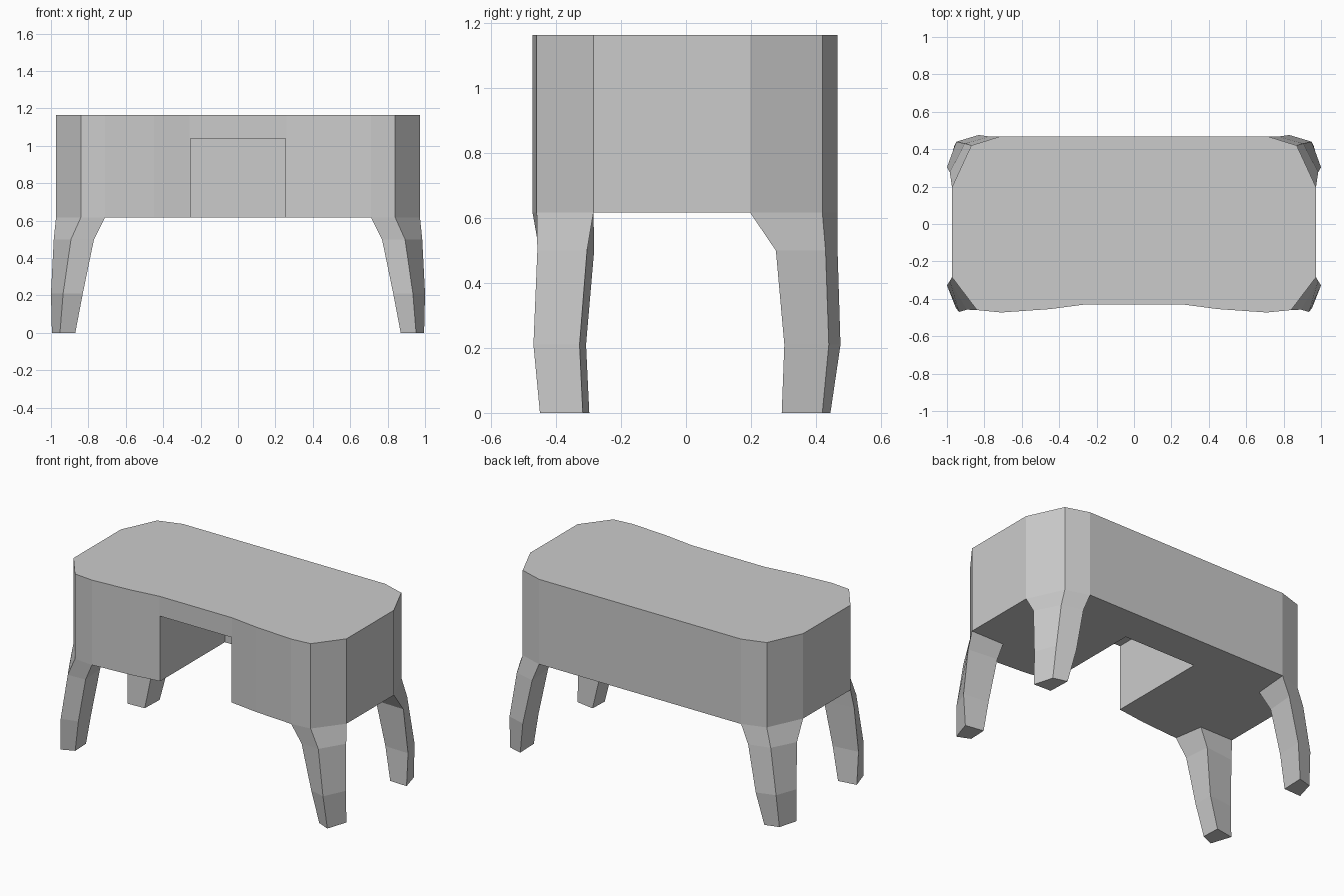
import bpy, bmesh

if "Cube" in bpy.data.objects:
    bpy.data.objects.remove(bpy.data.objects["Cube"])

BOTTOM, TOP = 0.618, 1.165


def loft(name, rings, heights, cap_top=True):
    """Skin a stack of (x, y) rings at the given heights, closed at the ends."""
    bm = bmesh.new()
    levels = [[bm.verts.new((x, y, z)) for x, y in ring]
              for ring, z in zip(rings, heights)]
    n = len(levels[0])
    for a, b in zip(levels, levels[1:]):
        for i in range(n):
            j = (i + 1) % n
            bm.faces.new((a[i], a[j], b[j], b[i]))
    bm.faces.new(levels[0])
    if cap_top:
        bm.faces.new(levels[-1])
    bmesh.ops.recalc_face_normals(bm, faces=bm.faces)
    mesh = bpy.data.meshes.new(name)
    bm.to_mesh(mesh)
    bm.free()
    obj = bpy.data.objects.new(name, mesh)
    bpy.context.collection.objects.link(obj)
    return obj


# Desk body: right half of the outline, mirrored into a full prism
half = [(0.26, -0.43), (0.45, -0.455), (0.71, -0.473), (0.84, -0.46),
        (0.973, -0.285), (0.973, 0.197), (0.87, 0.42), (0.72, 0.467)]
outline = half + [(-x, y) for x, y in reversed(half)]
body = loft("desk_body", [outline, outline], [BOTTOM, TOP])

# Kneehole: box cut out of the front
w, front, back = 0.255, -0.6, 0.23
box = [(-w, front), (w, front), (w, back), (-w, back)]
cutter = loft("kneehole_cutter", [box, box], [0.4, 1.038])
cut = body.modifiers.new("kneehole", 'BOOLEAN')
cut.operation = 'DIFFERENCE'
cut.solver = 'EXACT'
cut.object = cutter
bpy.context.view_layer.objects.active = body
body.select_set(True)
bpy.ops.object.modifier_apply(modifier=cut.name)
bpy.data.objects.remove(cutter)

# Curved legs: four-sided sections from foot to body, mirrored left
levels = [0, 0.21, 0.5, BOTTOM]
front_rings = [
    [(0.87, -0.415), (0.952, -0.45), (0.995, -0.318), (0.875, -0.298)],
    [(0.83, -0.44), (0.935, -0.47), (1.0, -0.328), (0.83, -0.308)],
    [(0.77, -0.452), (0.893, -0.458), (0.985, -0.305), (0.785, -0.283)],
    [(0.71, -0.473), (0.84, -0.46), (0.973, -0.285), (0.74, -0.285)],
]
back_rings = [
    [(0.995, 0.295), (0.96, 0.42), (0.87, 0.445), (0.875, 0.30)],
    [(1.0, 0.303), (0.95, 0.44), (0.83, 0.476), (0.835, 0.308)],
    [(0.985, 0.277), (0.905, 0.43), (0.77, 0.467), (0.785, 0.283)],
    [(0.973, 0.197), (0.87, 0.42), (0.72, 0.467), (0.74, 0.235)],
]
for name, rings in (("front_legs", front_rings), ("back_legs", back_rings)):
    legs = loft(name, rings, levels, cap_top=False)
    mirror = legs.modifiers.new("left_side", 'MIRROR')
    mirror.use_axis[0] = True
